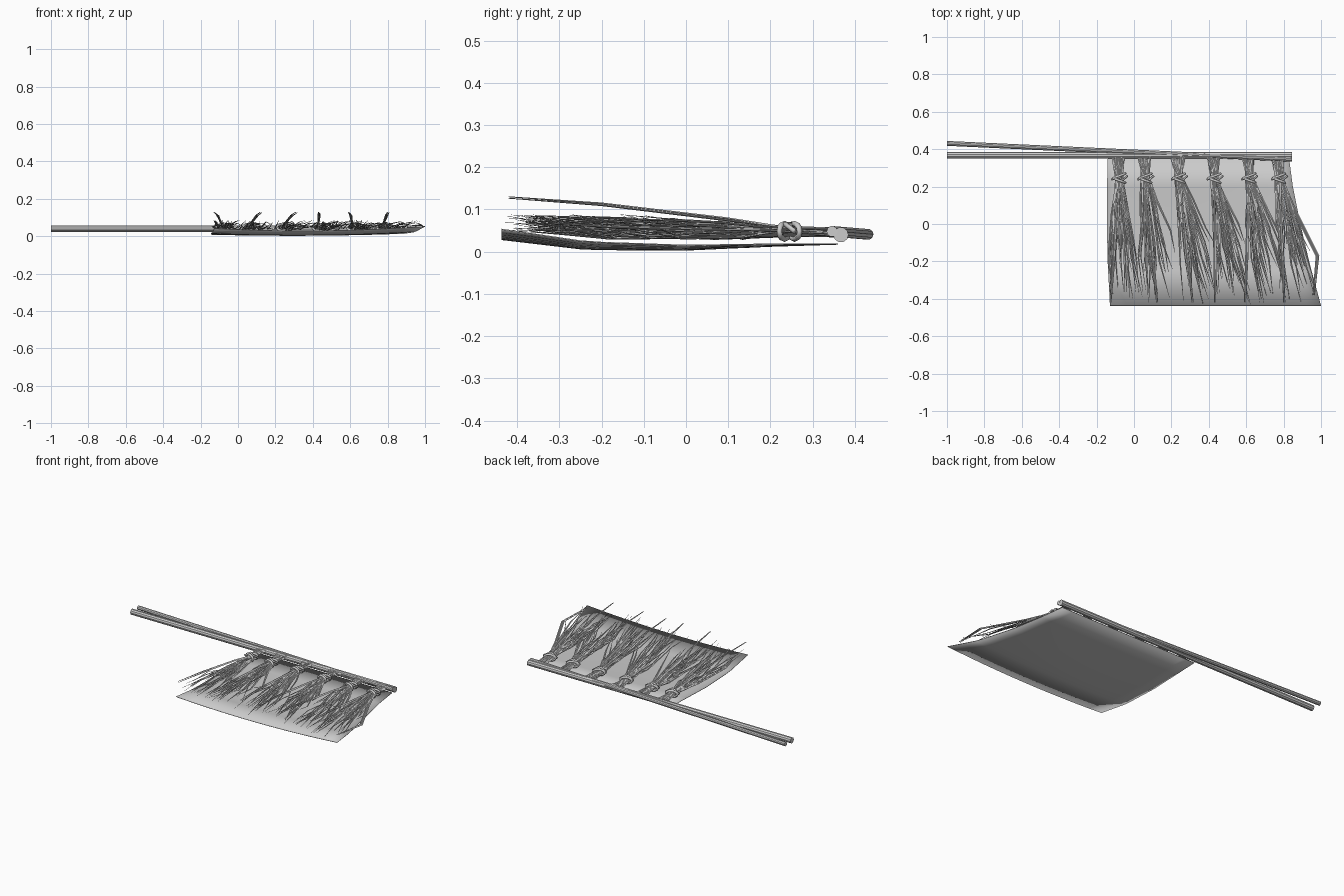
import bpy, bmesh, math, random
from mathutils import Vector

if "Cube" in bpy.data.objects:
    bpy.data.objects.remove(bpy.data.objects["Cube"])

random.seed(7)


def make(name, bm, smooth=False):
    bmesh.ops.recalc_face_normals(bm, faces=bm.faces)
    me = bpy.data.meshes.new(name)
    bm.to_mesh(me)
    bm.free()
    ob = bpy.data.objects.new(name, me)
    bpy.context.collection.objects.link(ob)
    for p in me.polygons:
        p.use_smooth = smooth
    return ob


def tube(bm, pts, radii, sides=8, flat=1.0, closed=False):
    """Sweep a polygon section along a path; flat squashes it in z."""
    pts = [Vector(p) for p in pts]
    n = len(pts)
    rings = []
    for i, p in enumerate(pts):
        if closed:
            t = pts[(i + 1) % n] - pts[i - 1]
        else:
            t = pts[min(i + 1, n - 1)] - pts[max(i - 1, 0)]
        t.normalize()
        ref = Vector((0, 0, 1)) if abs(t.z) < 0.9 or not closed else Vector((0, 1, 0))
        if closed:
            ref = Vector((0, 1, 0))
        u = t.cross(ref).normalized()
        v = u.cross(t).normalized()
        rings.append([bm.verts.new(p + radii[i] * (u * math.cos(a) + v * flat * math.sin(a)))
                      for a in (2 * math.pi * k / sides for k in range(sides))])
    for i in range(n if closed else n - 1):
        a, b = rings[i], rings[(i + 1) % n]
        for k in range(sides):
            bm.faces.new((a[k], a[(k + 1) % sides], b[(k + 1) % sides], b[k]))
    if not closed:
        bm.faces.new(rings[0])
        bm.faces.new(rings[-1])


# Poles: thick straight rail and thinner rail crossing it at a slant
for name, a, b, r in (
        ("main_pole", (-1, 0.367, 0.040), (0.845, 0.367, 0.040), 0.018),
        ("slim_pole", (-1, 0.431, 0.041), (0.845, 0.346, 0.048), 0.013)):
    bm = bmesh.new()
    tube(bm, [a, b], [r, r], 10)
    make(name, bm)

# Backing sheet: shallow dish that flares to the right at its free edge
profile = [(0.36, 0.018), (0.2, 0.013), (0.0, 0.004), (-0.2, 0.005), (-0.25, 0.007), (-0.437, 0.029)]
NX = 12


def sheet_sides(y):
    f = (0.36 - y) / 0.797
    return -0.14 - 0.008 * math.sin(math.pi * f) + 0.012 * f * f, 0.828 + 0.172 * f ** 1.3


def lift(u, y):
    f = (0.36 - y) / 0.797
    return 0.024 * f * ((u - 0.42) / 0.58) ** 2


bm = bmesh.new()
rows = []
for y, z in profile:
    xl, xr = sheet_sides(y)
    rows.append([bm.verts.new((xl + (xr - xl) * i / NX, y, z + lift(i / NX, y)))
                 for i in range(NX + 1)])
for a, b in zip(rows, rows[1:]):
    for i in range(NX):
        bm.faces.new((a[i], b[i], b[i + 1], a[i + 1]))
sheet = make("backing_sheet", bm, True)
mod = sheet.modifiers.new("thickness", "SOLIDIFY")
mod.thickness = 0.003
mod.offset = 0

# Tufts of grass tied with a knot: knot x, tip drift, tip x of the raised blade
tufts = [(-0.08, 0.03, -0.13), (0.06, 0.06, 0.12), (0.24, 0.11, 0.31),
         (0.43, 0.11, 0.43), (0.615, 0.10, 0.59), (0.775, 0.10, 0.80)]
KY, KZ = 0.245, 0.048
for n, (kx, drift, raised) in enumerate(tufts, 1):
    bm = bmesh.new()
    for s in range(26):
        # blade from the pole, pinched at the knot, fanning to its tip
        q = random.uniform(-1, 1)
        tip = Vector((kx + drift + 0.1 * q, random.choice((-0.41, -0.36, -0.27, -0.15))
                      + random.uniform(-0.02, 0.06), random.uniform(0.045, 0.088)))
        tip.x = max(tip.x, -0.13)
        knot = Vector((kx + 0.02 * q, KY, KZ + random.uniform(-0.012, 0.012)))
        start = Vector((kx - 0.005 + 0.035 * random.uniform(-1, 1), 0.36, random.uniform(0.035, 0.055)))
        m1 = knot.lerp(tip, 0.3)
        m1.z = random.uniform(0.03, 0.072)
        m2 = knot.lerp(tip, 0.7) + Vector((random.uniform(-0.025, 0.02), 0, 0))
        m2.z = random.uniform(0.03, 0.08)
        w = random.uniform(0.004, 0.0065)
        tube(bm, [start, knot, m1, m2, tip], [w, w, w * 1.1, w * 0.8, 0.0008], 4, 0.4)
    # raised blades standing above the bunch
    for k in (0, 1):
        o = 0.007 * k
        tube(bm, [(kx, 0.35, 0.05), (kx + o, KY, 0.055), (kx + (raised - kx) * 0.25, 0.1, 0.078 - o / 2),
                  (kx + (raised - kx) * 0.65 + o, -0.2, 0.114 - o / 2), (raised + o, -0.42, 0.13 - o / 2)],
             [0.006, 0.006, 0.006, 0.005, 0.002], 4, 0.5)
    make(f"grass_tuft_{n}", bm)

    # knot: two slanted loops round the bunch and a short cord end each side
    bm = bmesh.new()
    for dy, slant in ((0.012, 0.012), (-0.012, -0.012)):
        ring = [2 * math.pi * i / 12 for i in range(12)]
        tube(bm, [(kx + 0.032 * math.cos(a), KY + dy + slant * math.cos(a),
                   KZ + 0.018 * math.sin(a)) for a in ring], [0.007] * 12, 6, closed=True)
    tube(bm, [(kx - 0.04, KY - 0.008, KZ), (kx - 0.01, KY + 0.01, KZ + 0.018),
              (kx + 0.02, KY - 0.01, KZ + 0.017), (kx + 0.045, KY + 0.012, KZ)], [0.006] * 4, 6)
    make(f"knot_{n}", bm, True)

# Stray bent blades hanging off both side edges
bm = bmesh.new()
for o in (0, 0.008):
    tube(bm, [(0.79, KY, 0.05), (0.86 - o, 0.08, 0.052), (0.985 - o, -0.17, 0.058), (0.965 - o, -0.38, 0.07)],
         [0.005, 0.006, 0.006, 0.002], 4, 0.5)
    tube(bm, [(-0.09, KY, 0.045), (-0.12 + o, 0.05, 0.042), (-0.138 + o, -0.2, 0.05), (-0.12 + o, -0.3, 0.06)],
         [0.005, 0.005, 0.005, 0.002], 4, 0.5)
make("stray_blades", bm)
